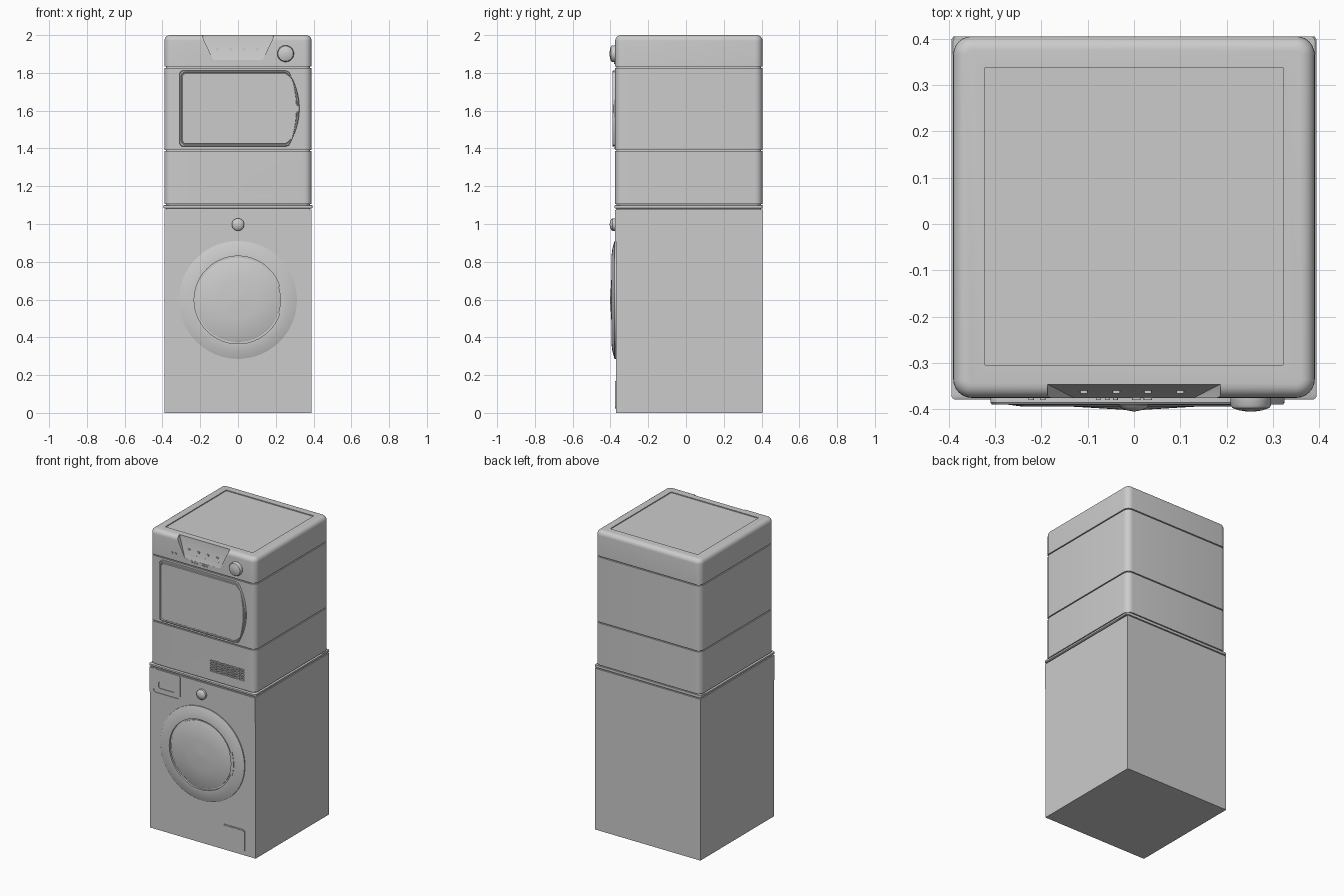
import bpy, bmesh, math
from math import sin, cos, pi, radians

cube = bpy.data.objects.get("Cube")
if cube:
    bpy.data.objects.remove(cube, do_unlink=True)


def material(name, v):
    m = bpy.data.materials.new(name)
    m.use_nodes = True
    m.diffuse_color = (v, v, v, 1)
    m.node_tree.nodes["Principled BSDF"].inputs["Base Color"].default_value = (v, v, v, 1)
    return m


GREY = material("light grey enamel", 0.6)
FRONT, BACK, SIDE = -0.375, 0.405, 0.39


def finish(name, bm, mat=GREY, angle=35):
    bmesh.ops.recalc_face_normals(bm, faces=bm.faces)
    me = bpy.data.meshes.new(name)
    bm.to_mesh(me)
    bm.free()
    ob = bpy.data.objects.new(name, me)
    bpy.context.collection.objects.link(ob)
    me.materials.append(mat)
    smooth(ob, angle)
    return ob


def smooth(ob, angle=35):
    bpy.ops.object.select_all(action='DESELECT')
    ob.select_set(True)
    bpy.context.view_layer.objects.active = ob
    bpy.ops.object.shade_smooth_by_angle(angle=radians(angle))


def rounded(x0, x1, y0, y1, r, n=6):
    """Outline of a rounded rectangle."""
    corners = ((x1 - r, y1 - r), (x0 + r, y1 - r), (x0 + r, y0 + r), (x1 - r, y0 + r))
    return [(cx + r * cos(pi / 2 * (k + i / n)), cy + r * sin(pi / 2 * (k + i / n)))
            for k, (cx, cy) in enumerate(corners) for i in range(n + 1)]


def loft(name, rings, **kw):
    """Skin a stack of equal rings and cap both ends."""
    bm = bmesh.new()
    vs = [[bm.verts.new(p) for p in ring] for ring in rings]
    n = len(vs[0])
    for a, b in zip(vs, vs[1:]):
        for i in range(n):
            bm.faces.new((a[i], a[(i + 1) % n], b[(i + 1) % n], b[i]))
    bm.faces.new(vs[0])
    bm.faces.new(vs[-1])
    return finish(name, bm, **kw)


def plate(name, outline, y0, y1, **kw):
    """Extrude an x-z outline along y."""
    return loft(name, [[(x, y, z) for x, z in outline] for y in (y0, y1)], **kw)


def lathe(name, cx, cz, profile, n=64, **kw):
    """Turn (radius, y) points around the y axis."""
    return loft(name, [[(cx + r * cos(2 * pi * i / n), y, cz + r * sin(2 * pi * i / n))
                        for i in range(n)] for r, y in profile], **kw)


def cut(ob, cutter):
    mod = ob.modifiers.new("cut", 'BOOLEAN')
    mod.object, mod.operation, mod.solver = cutter, 'DIFFERENCE', 'EXACT'
    bpy.context.view_layer.objects.active = ob
    bpy.ops.object.modifier_apply(modifier=mod.name)
    bpy.data.objects.remove(cutter, do_unlink=True)
    smooth(ob)


def shell(name, z0, z1, r, top=0.0, inset=0.0):
    """Rounded cabinet section, optionally with a rolled top edge."""
    def ring(d, z):
        rr = max(r - d, 0.006)
        return [(x, y, z) for x, y in rounded(-SIDE + d, SIDE - d, FRONT + d, BACK - d, rr)]
    rings = [ring(inset, z0), ring(inset, z1 - top)]
    if top:
        rings += [ring(top * (1 - cos(a)), z1 - top + top * sin(a))
                  for a in (pi / 2 * i / 6 for i in range(1, 7))]
    return loft(name, rings)


# Washer cabinet, recessed neck and worktop
WASH = FRONT + 0.004
plate("washer_cabinet", [(-SIDE, 0), (SIDE, 0), (SIDE, 1.076), (-SIDE, 1.076)], WASH, BACK)
shell("worktop_neck", 1.07, 1.09, 0.01, inset=0.008)
loft("worktop", [[(x, y, z) for x, y in rounded(-SIDE - d, SIDE + d, FRONT - d, BACK, 0.01)]
                 for z, d in ((1.083, 0), (1.086, 0.004), (1.097, 0.004), (1.1, 0))])

# Washer control panel, its lower edge arched over the door
arch = [(0.335 * sin(a), 0.6 + 0.335 * cos(a)) for a in (radians(-23 + 46 * i / 16) for i in range(17))]
fascia = plate("washer_control_panel",
               [(-SIDE, 1.074), (-SIDE, 0.908)] + arch + [(SIDE, 0.908), (SIDE, 1.074)],
               FRONT - 0.001, WASH + 0.002)
cut(fascia, plate("drawer_cutter", rounded(-0.362, -0.158, 0.916, 1.09, 0.02), -0.5, WASH - 0.001))
drawer = plate("detergent_drawer", rounded(-0.356, -0.164, 0.923, 1.072, 0.016), FRONT - 0.002, WASH + 0.002)
cut(drawer, plate("grip_cutter", rounded(-0.322, -0.2, 0.95, 0.995, 0.012), -0.5, WASH))
lathe("washer_dial", 0, 0.997, [(0.033, WASH), (0.033, -0.39), (0.028, -0.397), (0.015, -0.402), (0.004, -0.404)], 32)

# Washer door: sloping ring, groove and shallow cone
lathe("washer_door_ring", 0, 0.598, [(0.312, WASH + 0.01), (0.312, -0.378), (0.3, -0.382), (0.27, -0.39),
                                    (0.24, -0.394), (0.232, -0.394), (0.232, -0.382), (0.2, -0.382)], 96)
lathe("washer_door_cone", 0, 0.598, [(0.222, -0.38), (0.222, -0.387), (0.218, -0.389),
                                    (0.1, -0.396), (0.002, -0.402)], 96)
grip = [(r * cos(a), 0.598 + r * sin(a)) for r, s in ((0.245, 1), (0.224, -1))
        for a in (s * radians(-18 + 36 * i / 12) for i in range(13))]
plate("washer_door_grip", grip, -0.396, -0.384)

# Filter flap with a raised border
plate("filter_flap_border", rounded(0.145, 0.311, 0.022, 0.17, 0.014), FRONT, WASH + 0.002)
plate("filter_flap", rounded(0.151, 0.305, 0.028, 0.164, 0.01), FRONT - 0.002, WASH)

# Dryer cabinet in three sections with seams between them
shell("dryer_core", 1.099, 1.9, 0.04, inset=0.008)
base = shell("dryer_base", 1.106, 1.386, 0.04)
shell("dryer_body", 1.393, 1.826, 0.04)
crown = shell("dryer_top", 1.833, 2.0, 0.04, top=0.03)

# Sunken lid panel and sloping hand scoop in the dryer top
cut(crown, loft("lid_cutter", [[(x, y, z) for x, y in rounded(-0.323, 0.323, -0.305, 0.338, 0.004, 2)]
                               for z in (1.994, 2.1)]))
scoop = [[(-w, y, z), (w, y, z), (w, -0.5, z), (-w, -0.5, z)]
         for w, y, z in ((0.13, FRONT + 0.0005, 1.868), (0.186, -0.346, 1.985), (0.19, -0.346, 2.05))]
cut(crown, loft("scoop_cutter", scoop))

# Vent slots
bm = bmesh.new()
for row in range(5):
    for col in range(6):
        x, z = 0.076 + 0.0425 * col, 1.17 + 0.0165 * row
        ps = [(x - 0.019, z - 0.005), (x + 0.017, z - 0.005), (x + 0.019, z + 0.005), (x - 0.017, z + 0.005)]
        f = bm.faces.new([bm.verts.new((px, -0.4, pz)) for px, pz in ps])
        ext = bmesh.ops.extrude_face_region(bm, geom=[f])["geom"]
        bmesh.ops.translate(bm, vec=(0, 0.032, 0), verts=[v for v in ext if isinstance(v, bmesh.types.BMVert)])
cut(base, finish("vent_cutter", bm))


# Dryer door: straight left side, bowed right side, rim around a sunken panel
def door_outline(d):
    pts = [p for p in rounded(-0.31 + d, 0.27, 1.409 + d, 1.813 - d, 0.022) if p[0] < 0]
    h = 0.165 - d * 0.5
    bow = [(0.285 + (0.04 - d) * (1 - (i / 8) ** 2), 1.611 + h * i / 8) for i in range(-8, 9)]
    low = [(0.25, 1.409 + d), (0.27 - d * 0.5, 1.417 + d)]
    high = [(x, 3.222 - z) for x, z in reversed(low)]
    return pts + low + bow + high


loft("dryer_door", [[(x, y, z) for x, z in door_outline(d)] for d, y in
                    ((0, FRONT + 0.01), (0, -0.385), (0.003, -0.389), (0.009, -0.389),
                     (0.011, -0.384), (0.014, -0.384), (0.016, -0.387))])
plate("dryer_door_catch", rounded(-0.006 + 0.025, 0.03, 1.398, 1.408, 0.003), FRONT - 0.004, FRONT + 0.01)

# Dryer dial, buttons and indicator lamps
lathe("dryer_dial", 0.252, 1.902, [(0.044, FRONT + 0.01), (0.044, -0.391), (0.04, -0.397),
                                  (0.025, -0.402), (0.006, -0.405)], 48)


def button(name, x, z, w, h):
    t = max(0, z - 1.868) / 0.117 if abs(x) < 0.13 else 0
    y = FRONT + 0.029 * t
    plate(name, rounded(x - w, x + w, z - h, z + h, 0.003, 3), y - 0.005, y + 0.012)


for x in (-0.108, -0.038, 0.03, 0.1):
    button("dryer_button", x, 1.925, 0.008, 0.006)
for x in (-0.222, -0.197):
    button("dryer_lamp", x, 1.882, 0.006, 0.005)
for x in (-0.077, -0.058, -0.04):
    button("dryer_lamp", x, 1.856, 0.005, 0.004)
for x in (0.005, 0.03):
    for z in (1.852, 1.864):
        button("dryer_key", x, z, 0.009, 0.004)
